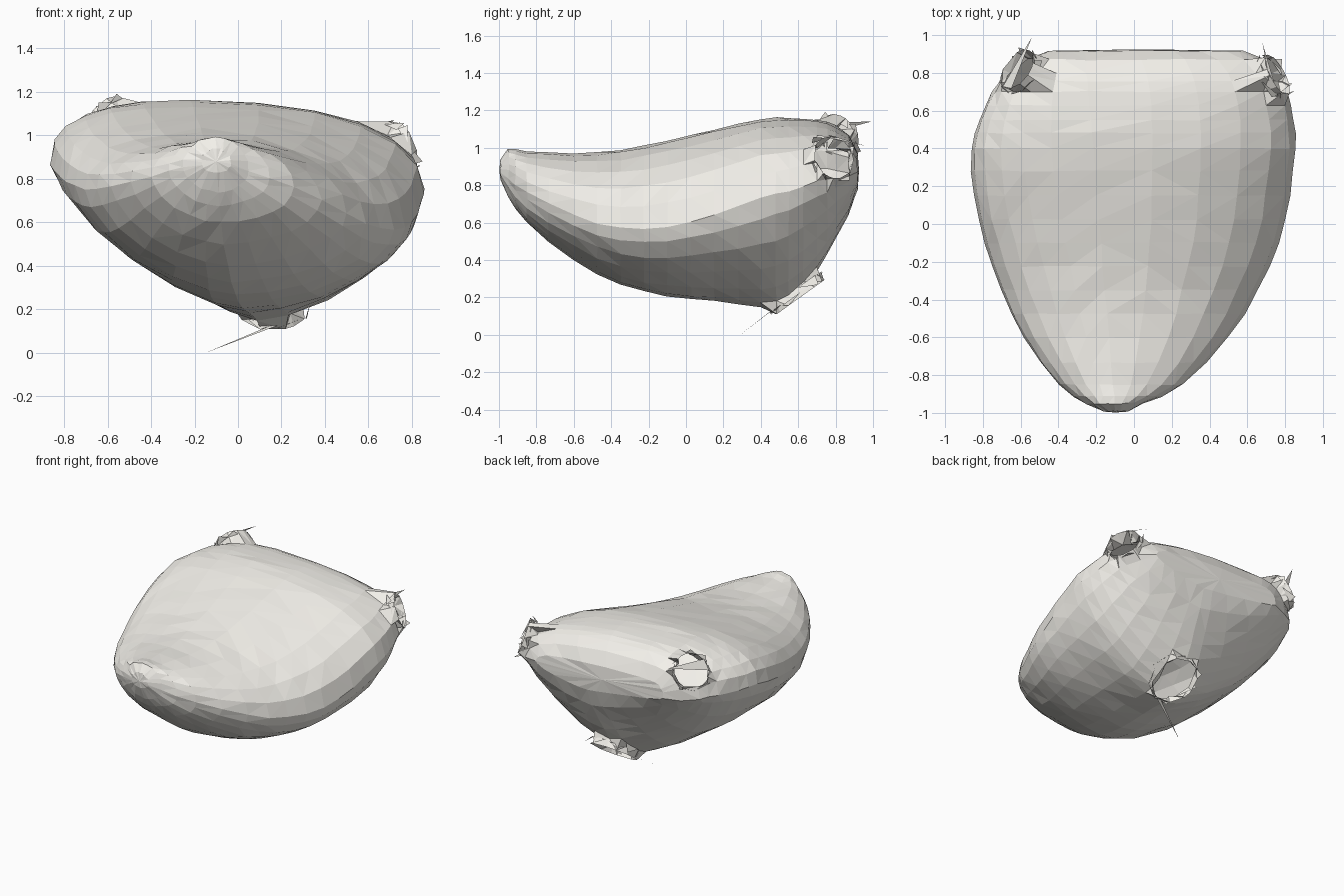
import bpy, bmesh, math, random
from mathutils import Vector

if "Cube" in bpy.data.objects:
    bpy.data.objects.remove(bpy.data.objects["Cube"])

random.seed(4)
N = 24

# Cross-section stations: y, left x, right x, side z, top z, bottom z
STATIONS = [
    (-0.99, -0.17, -0.03, 0.87, 0.94, 0.83),
    (-0.95, -0.255, 0.05, 0.84, 0.995, 0.74),
    (-0.85, -0.40, 0.26, 0.76, 0.98, 0.60),
    (-0.60, -0.585, 0.50, 0.64, 0.97, 0.40),
    (-0.35, -0.705, 0.655, 0.57, 0.99, 0.27),
    (-0.10, -0.79, 0.77, 0.58, 1.04, 0.205),
    (0.15, -0.85, 0.825, 0.64, 1.10, 0.18),
    (0.40, -0.86, 0.855, 0.73, 1.155, 0.15),
    (0.55, -0.82, 0.845, 0.77, 1.16, 0.19),
    (0.70, -0.75, 0.81, 0.82, 1.15, 0.34),
    (0.80, -0.67, 0.76, 0.84, 1.12, 0.51),
    (0.87, -0.57, 0.69, 0.85, 1.07, 0.64),
    (0.915, -0.46, 0.58, 0.87, 0.98, 0.77),
]


def catmull(a, b, c, d, t):
    return tuple(0.5 * (2*q + (r-p)*t + (2*p-5*q+4*r-s)*t*t + (3*q-p-3*r+s)*t**3)
                 for p, q, r, s in zip(a, b, c, d))


def section(y, xl, xr, zs, zt, zb):
    """One closed, tilted, pouch-shaped ring at depth y."""
    u = min(max((y + 1) / 1.915, 0), 1)
    tilt = 0.21 * math.sin(math.pi * u)
    xt = -0.1 - 0.16 * u
    xb = -0.1 + 0.26 * u
    pts = []
    for i in range(N):
        a = 2 * math.pi * i / N
        c, s = math.cos(a), math.sin(a)
        right, up = c >= 0, s >= 0
        xc, ze = (xt if up else xb), (zt if up else zb)
        side = xr if right else xl
        zside = zs if right else zs + tilt
        if up:
            p = 1.05 - 0.2 * u if right else 1.05 - 0.35 * u
        else:
            p = 1.0 + 0.33 * u if right else 1.12 + 0.52 * u
        pts.append(Vector((xc + (side - xc) * abs(c)**p, y,
                           zside + (ze - zside) * abs(s)**p)))
    return pts


skin = bpy.data.materials.new("pale_skin")
skin.diffuse_color = (0.9, 0.88, 0.83, 1)
skin.use_nodes = True
skin.node_tree.nodes["Principled BSDF"].inputs["Base Color"].default_value = skin.diffuse_color


def make_object(name, bm):
    me = bpy.data.meshes.new(name)
    bm.to_mesh(me)
    bm.free()
    me.materials.append(skin)
    ob = bpy.data.objects.new(name, me)
    bpy.context.collection.objects.link(ob)
    return ob


# Main pouch: loft through the stations, slightly uneven facets
rows = []
last = len(STATIONS) - 1
for i in range(last):
    ctrl = [STATIONS[min(max(i + k, 0), last)] for k in (-1, 0, 1, 2)]
    rows.append(STATIONS[i])
    if 0 < i < 10:
        rows.append(catmull(*ctrl, 0.5))
rows.append(STATIONS[-1])


def jitter(p, k=0.004):
    return p + Vector([random.uniform(-k, k) for _ in range(3)])


bm = bmesh.new()
rings = [[bm.verts.new(jitter(p)) for p in section(*r)] for r in rows]
for a, b in zip(rings, rings[1:]):
    for i in range(N):
        j = (i + 1) % N
        bm.faces.new((a[i], a[j], b[j], b[i]))
for ring, y in ((rings[0], -0.998), (rings[-1], 0.925)):
    tip = sum((v.co for v in ring), Vector()) / N
    tip.y = y
    tip = bm.verts.new(tip)
    for i in range(N):
        bm.faces.new((ring[i], ring[(i + 1) % N], tip))

# Openings: name, rim centre, outward direction, cut radius, rim radius
OPENINGS = [
    ("left_duct", (-0.62, 0.82, 1.08), (-0.7, 0.5, 0.55), 0.14, 0.12),
    ("right_duct", (0.76, 0.79, 0.95), (0.83, 0.45, 0.32), 0.14, 0.12),
    ("outlet", (0.16, 0.61, 0.20), (0.0, 0.58, -0.81), 0.16, 0.165),
]
rims = {}
for name, centre, direction, cut, radius in OPENINGS:
    centre, n = Vector(centre), Vector(direction).normalized()

    def inside(p):
        d = p - centre
        return abs(d.dot(n)) < 0.3 and (d - n * d.dot(n)).length < cut
    bmesh.ops.delete(bm, geom=[f for f in bm.faces if inside(f.calc_center_median())],
                     context='FACES')
    edges = [e for e in bm.edges if e.is_boundary
             and all((v.co - centre).length < 0.4 for v in e.verts)
             and not any(v in r for r in rims.values() for v in e.verts)]
    # Draw the cut edge out into a short round lip
    out = bmesh.ops.extrude_edge_only(bm, edges=edges)['geom']
    lip = [g for g in out if isinstance(g, bmesh.types.BMVert)]
    for v in lip:
        d = v.co - centre
        d -= n * d.dot(n)
        v.co = centre + d.normalized() * radius
    rims[name] = lip

bmesh.ops.recalc_face_normals(bm, faces=bm.faces[:])
bmesh.ops.triangulate(bm, faces=bm.faces[:], quad_method='SHORT_EDGE')
make_object("pouch", bm)

# Torn flaps around each rim
for name, centre, direction, cut, radius in OPENINGS:
    centre, n = Vector(centre), Vector(direction).normalized()
    u = n.orthogonal().normalized()
    w = n.cross(u)
    bm = bmesh.new()

    def rim_point(a, r, h):
        return centre + (u * math.cos(a) + w * math.sin(a)) * r + n * h
    for k in range(8):
        a = 2 * math.pi * k / 8
        b = a + random.uniform(0.6, 0.9)
        low = random.uniform(-0.07, -0.02)
        pts = [rim_point(a, radius * 1.05, low), rim_point(b, radius * 1.1, low),
               rim_point(b + random.uniform(-0.7, 0.3), radius * random.uniform(1.0, 1.3),
                         random.uniform(-0.02, 0.02))]
        bm.faces.new([bm.verts.new(p) for p in pts])
    if name == "outlet":
        # Long thin spike hanging from the outlet
        bm.faces.new([bm.verts.new(p) for p in
                      ((0.16, 0.46, 0.13), (0.18, 0.45, 0.125), (-0.15, 0.29, 0.0))])
    else:
        # One larger loose flap on each upper duct
        bm.faces.new([bm.verts.new(p) for p in
                      (rim_point(0.5, radius, 0), rim_point(1.2, radius, 0),
                       centre + Vector((0.08 * (1 if centre.x < 0 else -1), 0.17, 0.06)))])
    make_object(name + "_torn_rim", bm)
